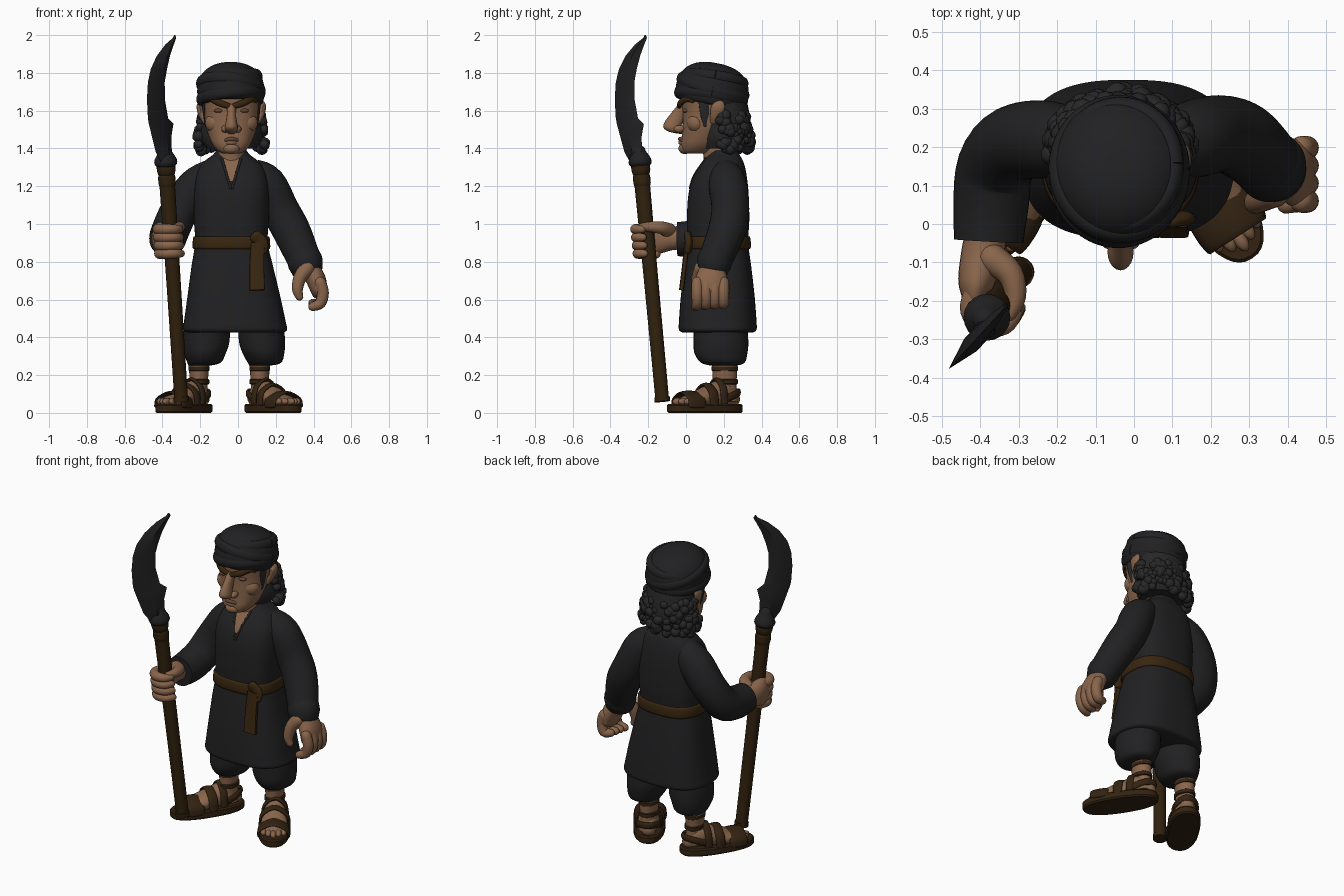
import bpy, bmesh, math, random
from mathutils import Vector, Matrix

if "Cube" in bpy.data.objects:
    bpy.data.objects.remove(bpy.data.objects["Cube"])
random.seed(4)
MADE = []
CX = -0.035  # middle of the head and chest


def material(name, *rgb):
    m = bpy.data.materials.new(name)
    m.use_nodes = True
    m.diffuse_color = (*rgb, 1)
    b = m.node_tree.nodes["Principled BSDF"]
    b.inputs["Base Color"].default_value = (*rgb, 1)
    b.inputs["Roughness"].default_value = 0.9
    return m


CLOTH = material("black cloth", .015, .015, .0165)
SKIN = material("tan skin", .25, .13, .07)
LIP = material("dark skin", .13, .06, .035)
BELT = material("brown belt", .04, .019, .005)
LEATHER = material("dark leather", .033, .017, .006)
WOOD = material("dark wood", .03, .015, .004)
METAL = material("dark metal", .015, .015, .0165)
HAIR = material("black hair", .02, .02, .021)


def finish(name, bm, *mats):
    bmesh.ops.recalc_face_normals(bm, faces=bm.faces)
    me = bpy.data.meshes.new(name)
    bm.to_mesh(me)
    bm.free()
    for m in mats:
        me.materials.append(m)
    ob = bpy.data.objects.new(name, me)
    bpy.context.collection.objects.link(ob)
    MADE.append(ob)
    return ob


def dense(rows, k):
    """Smooth curve through rows of numbers."""
    rows = [Vector(r) for r in rows]
    out = []
    for i in range(len(rows) - 1):
        a, b, c, d = (rows[min(max(i + j, 0), len(rows) - 1)] for j in (-1, 0, 1, 2))
        for s in range(k):
            t = s / k
            out.append(b + (c - a) * (t / 2) + (a * 2 - b * 5 + c * 4 - d) * (t * t / 2)
                       + (b * 3 - a - c * 3 + d) * (t ** 3 / 2))
    return out + [rows[-1]]


def sweep(name, rows, mat, hint=None, n=24, k=4, p=2, ends=False, extra=()):
    """Rows are x, y, z and two radii; rings lie flat unless a side hint is given."""
    rings = []
    rows = dense(rows, k)
    for i, r in enumerate(rows):
        pos, ra, rb = Vector(r[:3]), r[3], r[4]
        if hint is None:
            u, v, d = Vector((1, 0, 0)), Vector((0, 1, 0)), Vector((0, 0, 1))
        else:
            d = Vector((rows[min(i + 1, len(rows) - 1)] - rows[max(i - 1, 0)])[:3]).normalized()
            v = d.cross(Vector(hint)).normalized()
            u = v.cross(d)
        group = [(pos, ra, rb)]
        if ends and i in (0, len(rows) - 1):
            sign = 1 if i else -1
            group = [(pos + d * sign * min(ra, rb) * math.sin(t), ra * math.cos(t), rb * math.cos(t))
                     for t in (0, .5, 1, 1.4)][::sign]
        rings += [(c, a, b, u, v) for c, a, b in group]
    bm = bmesh.new()
    loops = []
    for c, a, b, u, v in rings:
        loop = []
        for j in range(n):
            t = math.tau * j / n
            f = lambda w: math.copysign(abs(w) ** (2 / p), w)
            loop.append(bm.verts.new(c + u * a * f(math.cos(t)) + v * b * f(math.sin(t))))
        loops.append(loop)
    for a, b in zip(loops, loops[1:]):
        for j in range(n):
            bm.faces.new((a[j], a[(j + 1) % n], b[(j + 1) % n], b[j]))
    bm.faces.new(loops[0])
    bm.faces.new(loops[-1])
    return finish(name, bm, mat, *extra)


def limb(name, pts, radii, mat, hint=(1, 0, 0), n=16, ends=True, **kw):
    rows = [(*q, *(r if isinstance(r, tuple) else (r, r))) for q, r in zip(pts, radii)]
    return sweep(name, rows, mat, hint, n=n, ends=ends, **kw)


def ball(name, loc, size, mat):
    bm = bmesh.new()
    bmesh.ops.create_uvsphere(bm, u_segments=20, v_segments=12, radius=1,
                              matrix=Matrix.Translation(loc) @ Matrix.Diagonal((*size, 1)))
    return finish(name, bm, mat)


# Tunic with an open neck slit
tunic = sweep("tunic", [(-.015, .168, .425, .25, .185), (-.015, .168, .44, .275, .205),
                        (-.017, .168, .49, .268, .205), (-.022, .168, .62, .245, .195),
                        (-.03, .168, .77, .217, .178), (CX, .168, .9, .193, .162),
                        (CX, .17, 1.02, .198, .165), (CX, .172, 1.15, .2, .16),
                        (CX, .18, 1.25, .19, .142), (CX, .195, 1.32, .155, .112),
                        (CX, .2, 1.365, .1, .085), (CX, .2, 1.39, .08, .075)],
              CLOTH, n=120, k=8, p=2.65, extra=(SKIN,))
for f in tunic.data.polygons:
    c = f.center
    if c.y < .16 and c.z > 1.19 and abs(c.x - CX) < (c.z - 1.19) * .28:
        f.material_index = 1
for s in (-1, 1):
    limb("neck_slit_edge", [(CX + s * .004, .022, 1.19), (CX + s * .025, .046, 1.26), (CX + s * .05, .105, 1.345)],
         [.007] * 3, CLOTH)

# Belt with knot and hanging end
sweep("belt", [(CX, .168, z, .2 + g, .17 + g) for z, g in ((.868, 0), (.878, .006), (.925, .003), (.935, -.003))],
      BELT, n=64, k=2, p=2.65)
limb("belt_knot", [(.09, .01, .935), (.125, .015, .9), (.12, .01, .86)], [(.035, .02)] * 3, BELT)
limb("belt_end", [(.105, .005, .9), (.1, -.008, .78), (.102, -.024, .65)],
     [(.036, .014), (.038, .013), (.041, .013)], BELT, ends=False, p=5)

# Sleeves
limb("left_sleeve", [(.07, .21, 1.275), (.15, .22, 1.215), (.22, .235, 1.08), (.285, .215, .96), (.355, .15, .8)],
     [.075, .1, .1, .1, .088], CLOTH, n=32, ends=False)
limb("left_cuff", [(.352, .153, .812), (.358, .147, .79)], [.093, .093], CLOTH, n=32)
limb("right_sleeve", [(-.13, .21, 1.275), (-.22, .22, 1.2), (-.31, .21, 1.07), (-.36, .15, .96),
                      (-.372, .05, .925), (-.378, -.045, .92)],
     [.075, .1, .1, .1, .098, .09], CLOTH, n=32, ends=False)

# Left hand, hanging and curled
limb("left_palm", [(.355, .15, .82), (.385, .14, .76), (.415, .135, .7), (.43, .13, .645)],
     [(.05, .055), (.052, .07), (.052, .088), (.044, .09)], SKIN, n=24)
for i in range(4):
    y = .06 + i * .046
    limb("left_finger", [(.435, y, .69), (.45, y, .635), (.435, y, .58), (.395, y - .01, .562 + .006 * i)],
         [.031, .031, .029, .023], SKIN, hint=(0, 1, 0))
limb("left_thumb", [(.365, .085, .765), (.328, .065, .715), (.315, .055, .655), (.325, .055, .615)],
     [.042, .035, .029, .021], SKIN, hint=(0, 1, 0))

# Polearm
low, high = Vector((-.3, -.125, .06)), Vector((-.382, -.242, 1.32))
limb("pole", [low, (low + high) / 2, high], [.036, .038, .042], WOOD, n=20, ends=False)
limb("pole_foot", [low, low.lerp(high, .02)], [.041, .041], WOOD, n=20, ends=False)
for t, r in ((.93, .046), (.985, .05)):
    limb("pole_band", [low.lerp(high, t - .012), low.lerp(high, t + .012)], [r, r], WOOD, n=20)
limb("blade_socket", [low.lerp(high, t) for t in (.985, 1, 1.02, 1.05)], [.045, .06, .057, .035], METAL, n=20)
bm = bmesh.new()
prev = None
thick = Vector((.73, -.68, 0)) * .023
for z, xl, xr, w in ((1.32, -.405, -.348, 1.3), (1.38, -.435, -.35, 1.1), (1.46, -.455, -.353, 1), (1.53, -.472, -.342, 1),
                     (1.56, -.477, -.37, 1), (1.66, -.482, -.387, 1), (1.75, -.477, -.388, 1),
                     (1.82, -.462, -.376, .9), (1.89, -.43, -.36, .8), (1.95, -.385, -.34, .6),
                     (1.985, -.345, -.327, .3), (2, -.338, -.333, .2)):
    at = lambda x: Vector((x, -.375 + (x + .48) * 1.1, z))
    mid = at(xl * .4 + xr * .6)
    ring = [bm.verts.new(q) for q in (at(xl), mid + thick * w, at(xr), mid - thick * w)]
    if prev:
        for j in range(4):
            bm.faces.new((prev[j], prev[(j + 1) % 4], ring[(j + 1) % 4], ring[j]))
    else:
        bm.faces.new(ring)
    prev = ring
bm.faces.new(prev)
finish("blade", bm, METAL)

# Right hand gripping the pole
limb("right_palm", [(-.385, -.03, .925), (-.395, -.08, .925), (-.41, -.15, .925), (-.415, -.19, .925)],
     [(.055, .06), (.055, .065), (.048, .085), (.034, .08)], SKIN, n=24)
for i in range(4):
    c = low.lerp(high, .622 + i * .034)
    limb("right_finger", [c + Vector((math.cos(a) * .06 - .006, math.sin(a) * .06, 0)) for a in (2.5, 3.4, 4.3, 5.2, 5.9)],
         [.028, .029, .028, .025, .02], SKIN, hint=(0, 0, 1))
limb("right_thumb", [(-.37, -.09, .965), (-.322, -.13, .98), (-.308, -.19, .985), (-.325, -.235, .985)],
     [.04, .034, .027, .02], SKIN, hint=(0, 0, 1))

# Trousers, ankles and sandals
for side, s, x, ax, shift in (("left", 1, .12, .115, .01), ("right", -1, -.16, -.207, -.018)):
    sweep(side + "_trouser", [(ax, .2, .25, .055, .065), (x + s * .02, .195, .265, .088, .115),
                              (x + s * .015, .185, .315, .11, .14), (x + s * .007, .185, .38, .122, .145),
                              (x, .18, .5, .12, .14)], CLOTH, n=32)
    sweep(side + "_ankle", [(ax, .205, .06, .055, .07), (ax, .205, .14, .046, .062), (ax, .205, .28, .058, .07)],
          SKIN)
    for z in (.165, .235):
        sweep(side + "_ankle_strap", [(ax, .205, z + h, .055 + g, .07 + g)
                                      for h, g in ((-.014, -.006), (-.01, 0), (.01, 0), (.014, -.006))], LEATHER, k=1)
    foot = [sweep(side + "_sole", [(0, -.113, z, .092 + g, .225 + g) for z, g in
                                   ((0, -.008), (.008, 0), (.04, 0), (.048, -.008))], LEATHER, n=40, k=1, p=2.4),
            limb(side + "_foot", [(0, .055, .075), (0, 0, .1), (0, -.08, .09), (0, -.17, .07), (0, -.25, .055)],
                 [(.045, .045), (.06, .075), (.066, .06), (.078, .042), (.07, .026)], SKIN, n=24),
            limb(side + "_heel_strap", [(-.066, -.03, .07), (-.055, .05, .1), (0, .096, .11), (.055, .05, .1),
                                        (.066, -.03, .07)], [(.02, .01)] * 5, LEATHER, hint=(0, 0, 1))]
    for i in range(5):
        q = (i - 2) * .029
        foot.append(ball(side + "_toe", (q, -.28 + abs(q) * .6, .06), (.018, .034, .02), SKIN))
    for y, w, h, r in ((-.215, .086, .108, .055), (-.105, .082, .15, .028), (-.035, .072, .178, .022)):
        foot.append(limb(side + "_foot_strap", [(-w, y, .035), (-w * .85, y, h * .72), (0, y, h), (w * .85, y, h * .72),
                                                (w, y, .035)], [(r, .01)] * 5, LEATHER, hint=(0, 1, 0)))
    for ob in foot:
        ob.data.transform(Matrix.Translation((ax + shift, .195, 0)) @ Matrix.Rotation(s * .57, 4, "Z"))

# Head and face
sweep("neck", [(CX, .18, 1.3, .085, .085), (CX, .17, 1.38, .075, .08), (CX, .15, 1.48, .08, .085)], SKIN)
sweep("head", [(CX, .045, 1.372, .04, .045), (CX, .055, 1.385, .07, .075), (CX, .075, 1.42, .1, .102),
               (CX, .1, 1.47, .122, .122), (CX, .12, 1.53, .14, .138), (CX, .13, 1.6, .147, .148),
               (CX, .135, 1.68, .152, .16), (CX, .14, 1.76, .14, .15)], SKIN, n=40, p=2.3)
ball("chin", (CX, -.005, 1.4), (.045, .035, .03), SKIN)
sweep("nose", [(CX, -.008, 1.475, .012, .012), (CX, -.055, 1.488, .026, .034), (CX, -.073, 1.51, .034, .046),
               (CX, -.065, 1.54, .03, .048), (CX, -.042, 1.58, .024, .042), (CX, -.01, 1.635, .026, .03)],
      SKIN, n=20)
limb("upper_lip", [(CX - .055, .005, 1.435), (CX, -.032, 1.45), (CX + .055, .005, 1.435)], [.008, .011, .008], LIP, (0, 0, 1))
limb("lower_lip", [(CX - .045, .005, 1.428), (CX, -.028, 1.432), (CX + .045, .005, 1.428)], [.008, .013, .008], SKIN, (0, 0, 1))
for s in (-1, 1):
    fx = lambda d: CX + s * d
    ball("nostril", (fx(.033), -.035, 1.503), (.02, .03, .02), SKIN)
    ball("cheek", (fx(.08), .055, 1.535), (.06, .052, .055), SKIN)
    ball("eye", (fx(.066), .003, 1.6), (.026, .022, .012), LIP)
    limb("eyebrow", [(fx(.015), -.035, 1.625), (fx(.06), -.03, 1.64), (fx(.105), .0, 1.662), (fx(.13), .035, 1.65)],
         [(.012, .015), (.014, .018), (.012, .017), (.008, .009)], BELT, (0, 1, 0))
    limb("sideburn", [(fx(.143), .095, 1.66), (fx(.141), .1, 1.59), (fx(.132), .1, 1.52)],
         [(.012, .03), (.01, .026), (.008, .01)], HAIR)
    limb("ear", [(fx(.14), .145, 1.54), (fx(.158), .155, 1.575), (fx(.168), .17, 1.625), (fx(.15), .165, 1.65)],
         [(.012, .018), (.015, .028), (.016, .037), (.01, .018)], SKIN)

# Curly hair around the back of the head
sweep("hair_mass", [(CX, .2, 1.4, .13, .12), (CX, .21, 1.46, .165, .135), (CX, .2, 1.56, .155, .14),
                    (CX, .18, 1.66, .15, .14)], HAIR)
bm = bmesh.new()
for i in range(150):
    a = math.pi * random.uniform(-.04, 1.04)
    z = random.uniform(1.385, 1.58)
    w = 1 - max(0, z - 1.47) * 1.3 - max(0, 1.43 - z) * 1.5
    pos = Vector((CX + math.cos(a) * .178 * w, .195 + math.sin(a) * .145 * w, z))
    bmesh.ops.create_icosphere(bm, subdivisions=2, radius=random.uniform(.018, .032), matrix=Matrix.Translation(pos))
finish("hair_curls", bm, HAIR)

# Wrapped turban, tilted back
turban = [sweep("turban", [(0, 0, -.09, .15, .165), (0, 0, -.075, .17, .185), (0, 0, -.02, .178, .194),
                           (0, 0, .04, .17, .184), (0, 0, .085, .143, .155), (0, 0, .115, .1, .11),
                           (0, 0, .13, .05, .055), (0, 0, .133, .01, .01)], CLOTH, n=48)]
for z, w, tx, ty in ((-.045, .157, .06, .1), (.005, .158, -.08, -.12), (.045, .142, .05, .12)):
    ring = [Vector((math.cos(t) * w, math.sin(t) * w * 1.09, z + tx * math.sin(t) * w + ty * math.cos(t) * w))
            for t in [math.tau * j / 24 for j in range(25)]]
    turban.append(limb("turban_fold", ring, [(.034, .026)] * 25, CLOTH, (0, 0, 1), ends=False))
for ob in turban:
    ob.data.transform(Matrix.Translation((CX - .003, .142, 1.72)) @ Matrix.Rotation(-.2, 4, "X"))

bpy.ops.object.select_all(action="DESELECT")
for ob in MADE:
    ob.select_set(True)
bpy.context.view_layer.objects.active = MADE[0]
bpy.ops.object.shade_smooth_by_angle(angle=math.radians(40))
